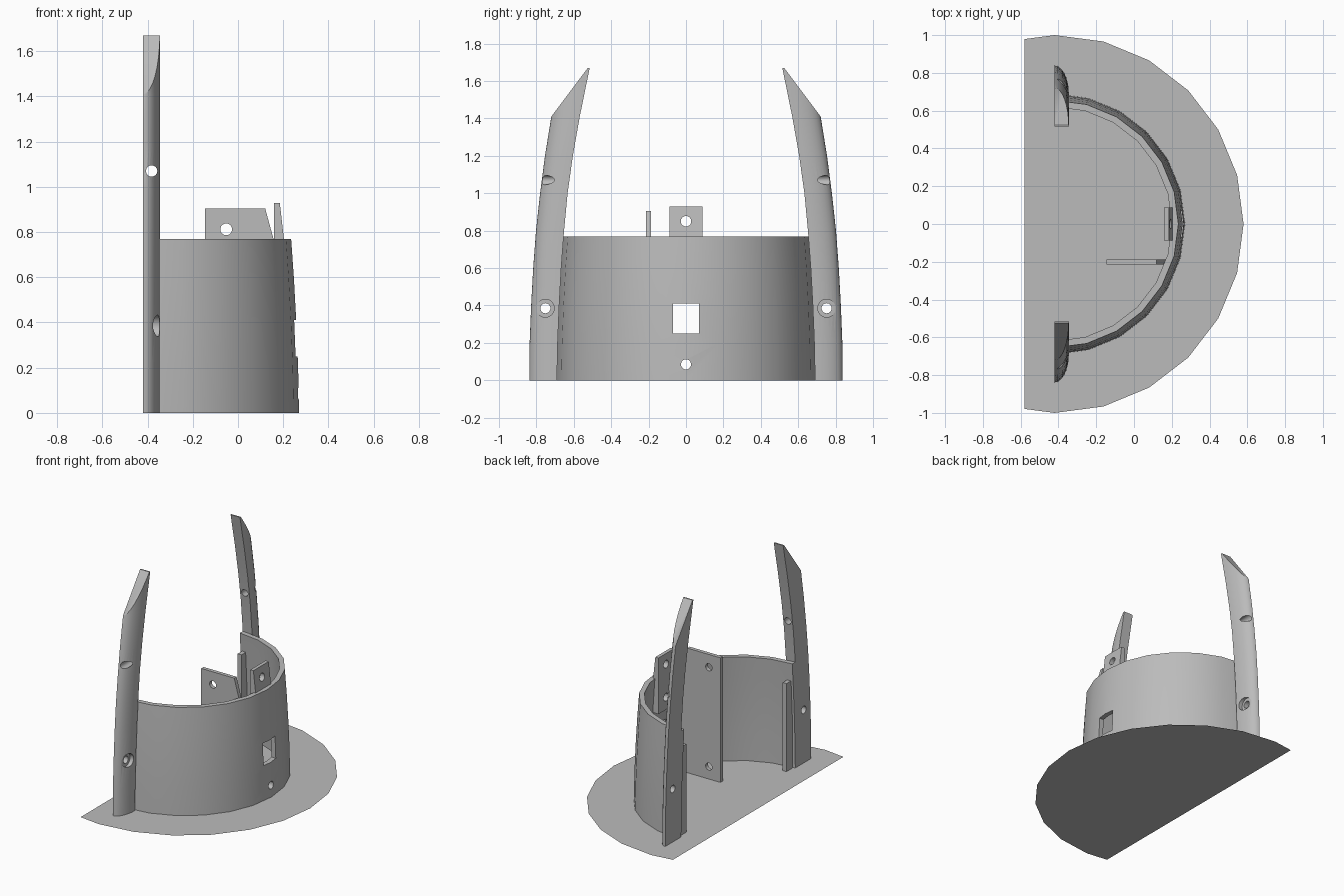
import bpy, bmesh, math
from mathutils import Vector, Matrix

if "Cube" in bpy.data.objects:
    bpy.data.objects.remove(bpy.data.objects["Cube"])

CX = -0.42          # shared axis of disc and wall
STEP = math.radians(15)

grey = bpy.data.materials.new("plain grey")
grey.use_nodes = True
grey.diffuse_color = (0.5, 0.5, 0.5, 1)
grey.node_tree.nodes["Principled BSDF"].inputs["Base Color"].default_value = (0.5, 0.5, 0.5, 1)


def finish(name, bm):
    bmesh.ops.recalc_face_normals(bm, faces=bm.faces)
    mesh = bpy.data.meshes.new(name)
    bm.to_mesh(mesh)
    bm.free()
    mesh.materials.append(grey)
    obj = bpy.data.objects.new(name, mesh)
    bpy.context.collection.objects.link(obj)
    return obj


def loft(name, rings):
    """Solid skinned through equal-length closed rings, capped at both ends."""
    bm = bmesh.new()
    loops = [[bm.verts.new(p) for p in ring] for ring in rings]
    for a, b in zip(loops, loops[1:]):
        for i in range(len(a)):
            j = (i + 1) % len(a)
            bm.faces.new((a[i], a[j], b[j], b[i]))
    bm.faces.new(loops[0])
    bm.faces.new(loops[-1])
    return finish(name, bm)


def plate(name, outline, y0, y1):
    """Outline in x and z, extruded along y."""
    return loft(name, [[(x, y, z) for x, z in outline] for y in (y0, y1)])


def box(name, x0, x1, y0, y1, z0, z1):
    return plate(name, [(x0, z0), (x1, z0), (x1, z1), (x0, z1)], y0, y1)


def rod(axis, centre, radius, length):
    bm = bmesh.new()
    bmesh.ops.create_cone(bm, cap_ends=True, segments=24, radius1=radius,
                          radius2=radius, depth=length)
    turn = Matrix.Rotation(math.pi / 2, 4, "Y" if axis == "x" else "X")
    bm.transform(Matrix.Translation(centre) @ turn)
    return finish("cutter", bm)


def select(obj):
    bpy.ops.object.select_all(action="DESELECT")
    obj.select_set(True)
    bpy.context.view_layer.objects.active = obj


def cut(obj, *cutters):
    select(obj)
    for c in cutters:
        c.hide_render = True
        mod = obj.modifiers.new("hole", "BOOLEAN")
        mod.operation = "DIFFERENCE"
        mod.solver = "EXACT"
        mod.object = c
        bpy.ops.object.modifier_apply(modifier=mod.name)
        bpy.data.objects.remove(c)


def smooth(obj, degrees=32):
    select(obj)
    bpy.ops.object.shade_smooth_by_angle(angle=math.radians(degrees))


# Base: thin disc, sliced a little behind its centre
bm = bmesh.new()
bmesh.ops.create_circle(bm, cap_ends=True, segments=24, radius=1,
                        matrix=Matrix.Translation((CX, 0, 0)))
bmesh.ops.bisect_plane(bm, geom=bm.verts[:] + bm.edges[:] + bm.faces[:],
                       plane_co=(-0.58, 0, 0), plane_no=(-1, 0, 0), clear_outer=True)
finish("base_disc", bm)

# Wall: half ring leaning inward, swept around the axis
profile = [(0.69, 0), (0.686, 0.2), (0.678, 0.4), (0.667, 0.6), (0.655, 0.77)]
section = profile + [(r - 0.035, z) for r, z in reversed(profile)]
wall = loft("curved_wall", [
    [(CX + r * math.cos(k * STEP), r * math.sin(k * STEP), z) for r, z in section]
    for k in range(-6, 7)])
cut(wall, box("cutter", 0.1, 0.4, -0.07, 0.07, 0.25, 0.41),
    rod("x", (0.25, 0, 0.085), 0.027, 0.3))
smooth(wall)

# Ribs: rounded uprights bending inward, with a slanted tip
levels = [(0, 0.69, 0.838), (0.2, 0.686, 0.836), (0.4, 0.678, 0.828), (0.6, 0.667, 0.817),
          (0.8, 0.652, 0.802), (1.0, 0.633, 0.78), (1.2, 0.605, 0.754),
          (1.41, 0.568, 0.72), (1.67, 0.515, 0.67)]
for side, name in ((1, "rib_back"), (-1, "rib_front")):
    rings = []
    for z, inner, outer in levels:
        arc = [(CX + 0.075 * math.sin(k * math.pi / 16),
                inner + (outer - inner) * math.cos(k * math.pi / 16)) for k in range(9)]
        rings.append([(x, side * y, z) for x, y in [(CX, inner)] + arc])
    rib = loft(name, rings)
    bm = bmesh.new()
    bm.from_mesh(rib.data)
    result = bmesh.ops.bisect_plane(
        bm, geom=bm.verts[:] + bm.edges[:] + bm.faces[:], plane_co=(0, side * 0.72, 1.41),
        plane_no=Vector((0, side * 0.26, 0.195)).normalized(), clear_outer=True)
    bmesh.ops.contextual_create(
        bm, geom=[e for e in result["geom_cut"] if isinstance(e, bmesh.types.BMEdge)])
    bmesh.ops.recalc_face_normals(bm, faces=bm.faces)
    bm.to_mesh(rib.data)
    bm.free()
    cut(rib, rod("x", (-0.38, side * 0.752, 0.385), 0.027, 0.3),
        rod("x", (-0.28, side * 0.752, 0.385), 0.048, 0.19),
        rod("y", (-0.382, side * 0.7, 1.07), 0.025, 0.4))
    smooth(rib)

# Slim guide strips inside the wall ends
for side, name in ((1, "guide_strip_back"), (-1, "guide_strip_front")):
    y0, y1 = sorted((side * 0.575, side * 0.645))
    box(name, -0.405, -0.375, y0, y1, 0, 0.64)

# Upright mounting plate with a sloped corner
panel = plate("mounting_plate", [(-0.145, 0), (0.2, 0), (0.157, 0.77),
                                 (0.12, 0.905), (-0.145, 0.905)], -0.215, -0.188)
cut(panel, *[rod("y", (-0.052, -0.2, z), 0.026, 0.2) for z in (0.09, 0.812)])

# Bracket tab against the inside of the wall
tab = plate("bracket_tab", [(0.16, 0.52), (0.225, 0.52), (0.203, 0.77),
                            (0.185, 0.928), (0.16, 0.928)], -0.088, 0.088)
cut(tab, *[rod("x", (0.18, 0, z), 0.028, 0.07 if z < 0.7 else 0.2) for z in (0.61, 0.85)])
